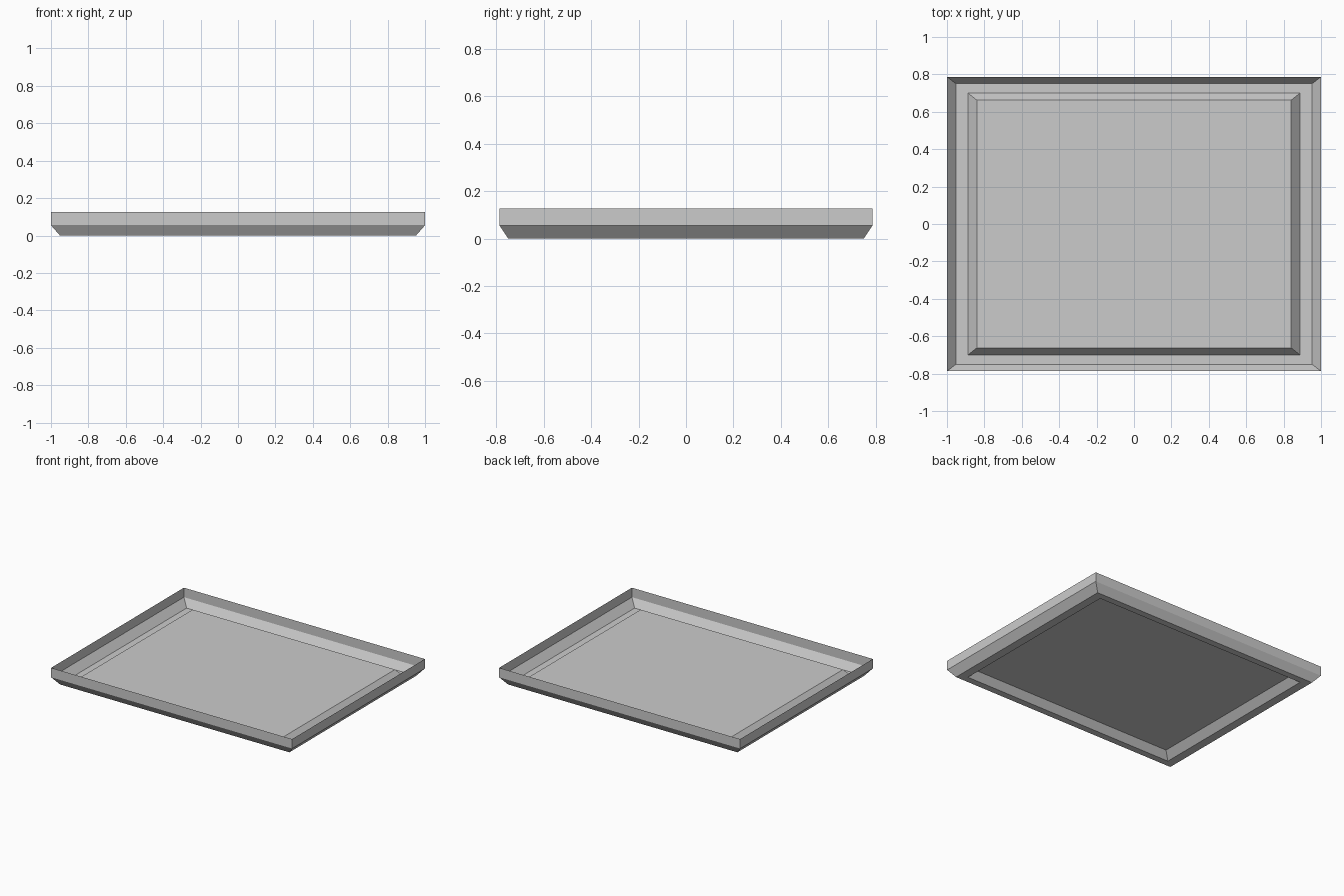
import bpy, bmesh

if "Cube" in bpy.data.objects:
    bpy.data.objects.remove(bpy.data.objects["Cube"])

# Sheet profile from rim to raised floor: half width, half depth, height
PROFILE = [
    (1.00, 0.787, 0.126),   # rim
    (1.00, 0.787, 0.055),   # bottom of upright wall
    (0.952, 0.75, 0.0),     # outer edge of foot
    (0.888, 0.70, 0.0),     # inner edge of foot
    (0.84, 0.662, 0.052),   # raised floor
]

bm = bmesh.new()


def ring(hx, hy, z):
    return [bm.verts.new((sx * hx, sy * hy, z))
            for sx, sy in ((-1, -1), (1, -1), (1, 1), (-1, 1))]


# Walls, foot and inner slope
rings = [ring(*p) for p in PROFILE]
for upper, lower in zip(rings, rings[1:]):
    for i in range(4):
        j = (i + 1) % 4
        bm.faces.new((upper[i], upper[j], lower[j], lower[i]))

# Raised floor panel
bm.faces.new(rings[-1])
bmesh.ops.recalc_face_normals(bm, faces=bm.faces[:])

# Floor faces upward into the tray
bm.faces.ensure_lookup_table()
bm.normal_update()
if bm.faces[-1].normal.z < 0:
    bmesh.ops.reverse_faces(bm, faces=bm.faces[:])

mesh = bpy.data.meshes.new("tray")
bm.to_mesh(mesh)
bm.free()
tray = bpy.data.objects.new("tray", mesh)
bpy.context.collection.objects.link(tray)
